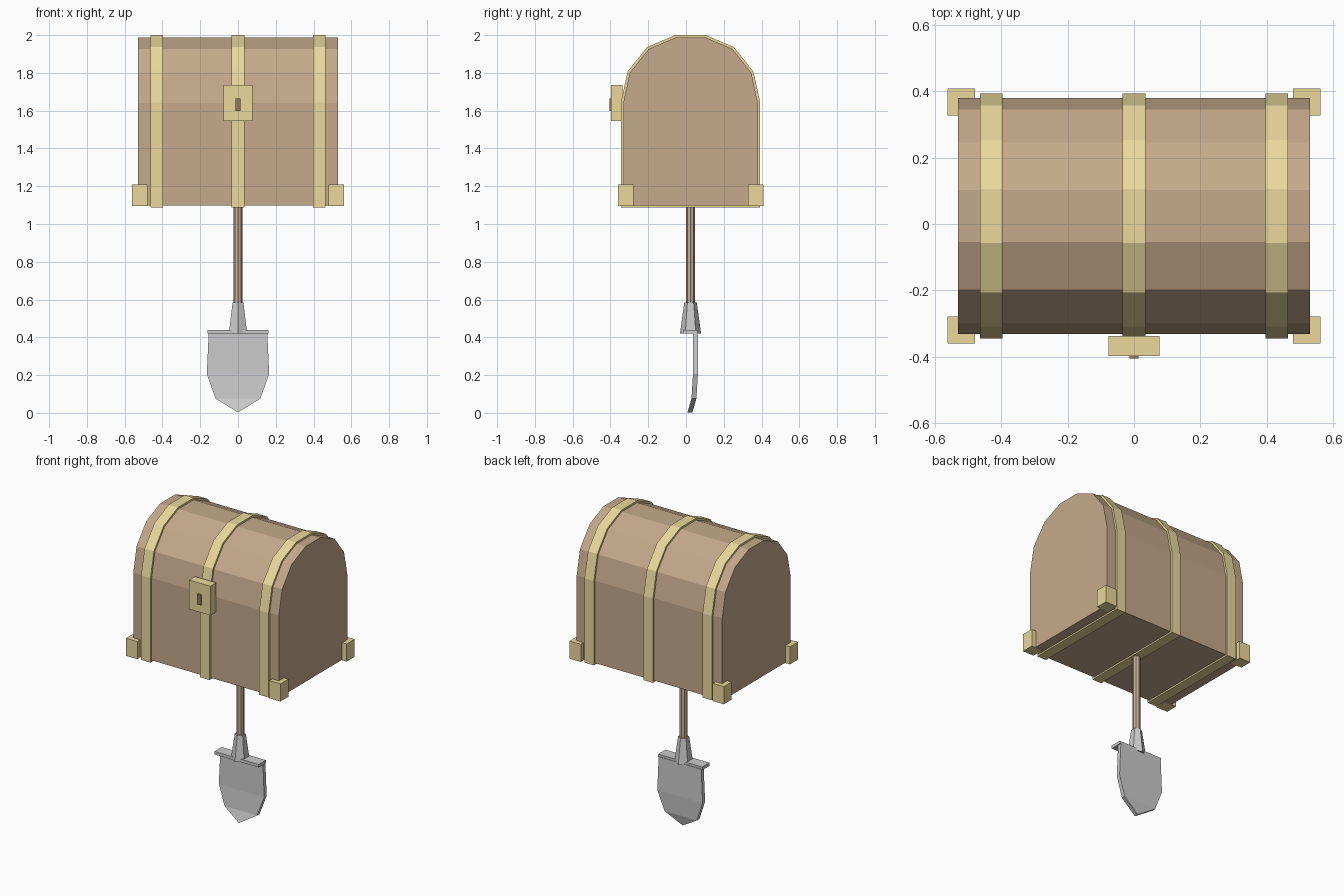
import bpy, bmesh
from mathutils import Matrix, Vector

if "Cube" in bpy.data.objects:
    bpy.data.objects.remove(bpy.data.objects["Cube"])

CY = 0.024  # centre line of the chest and shovel in y


def material(name, rgb):
    m = bpy.data.materials.new(name)
    m.diffuse_color = (*rgb, 1)
    m.use_nodes = True
    m.node_tree.nodes["Principled BSDF"].inputs["Base Color"].default_value = m.diffuse_color
    return m


WOOD = material("chest_wood", (0.56, 0.40, 0.26))
GOLD = material("gold", (0.83, 0.69, 0.33))
DARK = material("dark_wood", (0.30, 0.20, 0.12))
POLE = material("pole_wood", (0.56, 0.44, 0.31))


def finish(name, bm, mat=None):
    bmesh.ops.recalc_face_normals(bm, faces=bm.faces)
    me = bpy.data.meshes.new(name)
    bm.to_mesh(me)
    bm.free()
    ob = bpy.data.objects.new(name, me)
    bpy.context.collection.objects.link(ob)
    if mat:
        me.materials.append(mat)
    return ob


def box(name, lo, hi, mat=None):
    lo, hi = Vector(lo), Vector(hi)
    bm = bmesh.new()
    m = Matrix.Translation((lo + hi) / 2) @ Matrix.Diagonal((*(hi - lo), 1))
    bmesh.ops.create_cube(bm, size=1, matrix=m)
    return finish(name, bm, mat)


def cone(name, sides, r_low, r_high, z0, z1, mat=None):
    bm = bmesh.new()
    bmesh.ops.create_cone(bm, cap_ends=True, segments=sides, radius1=r_low, radius2=r_high,
                          depth=z1 - z0, matrix=Matrix.Translation((0, CY, (z0 + z1) / 2)))
    return finish(name, bm, mat)


# Arched cross-section of the chest, as (y from centre, z)
half = [(0.356, 1.098), (0.356, 1.64), (0.322, 1.80), (0.222, 1.926), (0.079, 1.988)]
arch = half + [(-y, z) for y, z in reversed(half)]
outer_half = [(0.369, 1.088), (0.369, 1.643), (0.333, 1.807), (0.23, 1.936), (0.082, 2.0)]
outer = outer_half + [(-y, z) for y, z in reversed(outer_half)]


def ring(bm, x, points):
    return [bm.verts.new((x, CY + y, z)) for y, z in points]


# Chest body
bm = bmesh.new()
a, b = ring(bm, -0.53, arch), ring(bm, 0.53, arch)
bm.faces.new(a)
bm.faces.new(b)
for i in range(len(a)):
    bm.faces.new((a[i - 1], a[i], b[i], b[i - 1]))
finish("chest_body", bm, WOOD)

# Metal straps looping all the way round the chest
for label, x in (("left", -0.43), ("middle", 0), ("right", 0.43)):
    bm = bmesh.new()
    loops = [ring(bm, x - 0.034, arch), ring(bm, x - 0.034, outer),
             ring(bm, x + 0.034, outer), ring(bm, x + 0.034, arch)]
    for k in range(4):
        p, q = loops[k - 1], loops[k]
        for i in range(len(p)):
            bm.faces.new((p[i - 1], p[i], q[i], q[i - 1]))
    finish(label + "_strap", bm, GOLD)

# Corner guards
for sx, xl in ((-1, "left"), (1, "right")):
    for sy, yl in ((-1, "front"), (1, "back")):
        c = Vector((sx * 0.521, CY + sy * 0.344, 1.152))
        h = Vector((0.041, 0.041, 0.058))
        box(f"{yl}_{xl}_corner", c - h, c + h, GOLD)

# Lock plate and keyhole
box("lock_plate", (-0.077, -0.398, 1.545), (0.077, -0.337, 1.737), GOLD)
box("keyhole", (-0.014, -0.406, 1.597), (0.014, -0.39, 1.665), DARK)

# Shovel: pole, socket and tread
cone("shovel_pole", 8, 0.024, 0.024, 0.56, 1.12, POLE)
cone("shovel_socket", 6, 0.056, 0.033, 0.42, 0.585)
box("shovel_tread", (-0.161, -0.015, 0.42), (0.161, 0.06, 0.44))

# Shovel blade: rows of (half width, z, front y), curling forward at the tip
rows = [(0.155, 0.425, 0.037), (0.165, 0.205, 0.037), (0.118, 0.075, 0.029), (0, 0.003, 0.008)]
bm = bmesh.new()
front, back = [], []
for store, dy in ((front, 0), (back, 0.026)):
    for w, z, y in rows:
        xs = (-w, w) if w else (0,)
        store.append([bm.verts.new((x, y + dy, z)) for x in xs])
    for r, s in zip(store, store[1:]):
        bm.faces.new(r + s[::-1])
outline = [[r[0] for r in s] + [r[-1] for r in s[-2::-1]] for s in (front, back)]
for i in range(len(outline[0])):
    bm.faces.new((outline[0][i - 1], outline[0][i], outline[1][i], outline[1][i - 1]))
finish("shovel_blade", bm)
